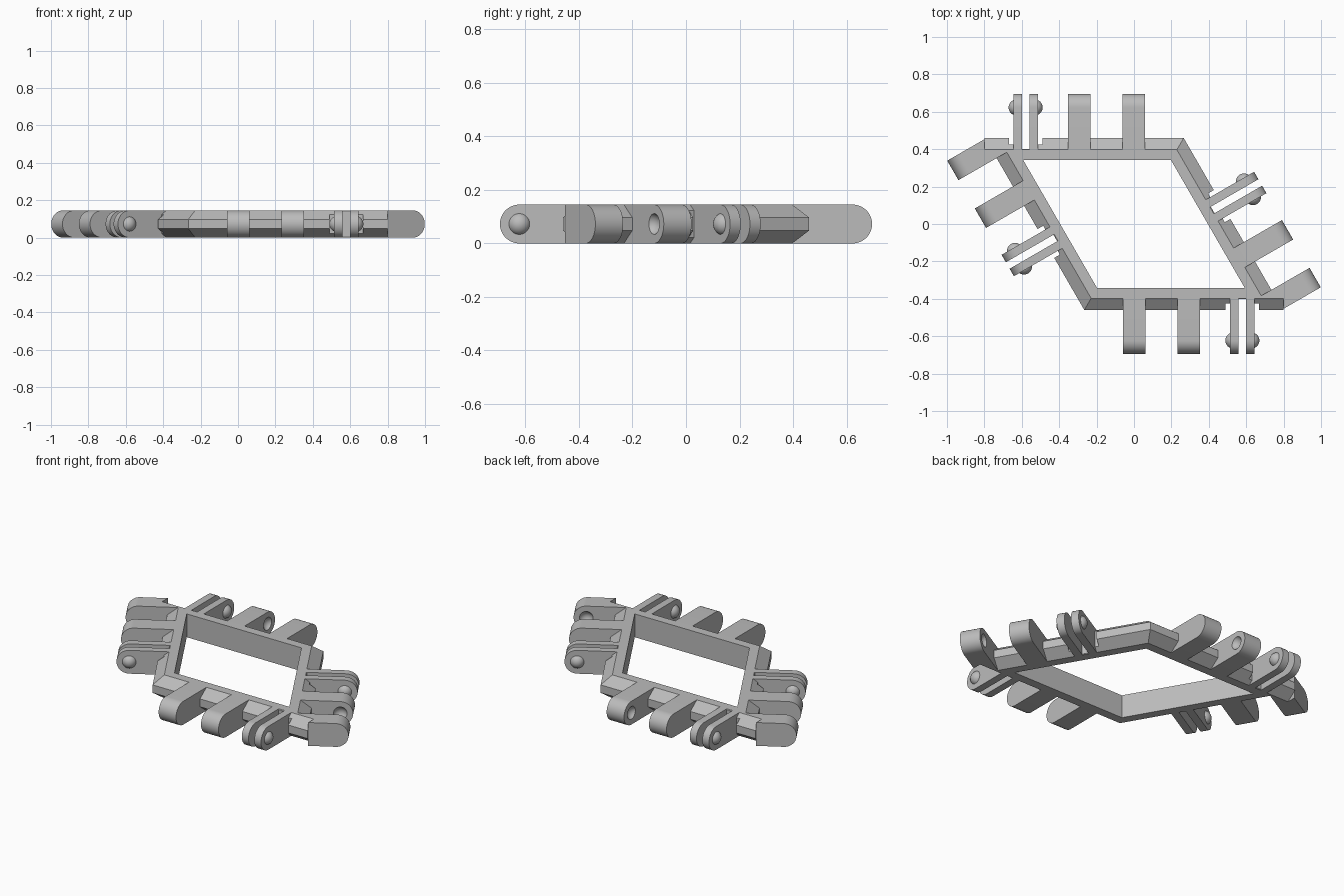
import bpy, bmesh, math
from mathutils import Matrix, Vector

cube = bpy.data.objects.get("Cube")
if cube:
    bpy.data.objects.remove(cube, do_unlink=True)

H = 0.145              # overall thickness
R = H / 2              # radius of the rounded hinge ends
INNER = 0.342          # distance from centre to inner wall
FLAT, OUT = 0.055, 0.118   # width of flat top, total wall width
PIN = 0.281            # hinge axis distance from the inner wall
DOME, SINK = 0.043, 0.018  # snap dome radius and how deep its centre sits
C, S = math.cos(math.pi / 3), math.sin(math.pi / 3)

mat = bpy.data.materials.new("plain_grey")
mat.use_nodes = True
grey = (0.5, 0.5, 0.5, 1)
mat.diffuse_color = grey
mat.node_tree.nodes["Principled BSDF"].inputs["Base Color"].default_value = grey


def finish(bm, name, place=Matrix()):
    bm.transform(place)
    bmesh.ops.recalc_face_normals(bm, faces=bm.faces)
    mesh = bpy.data.meshes.new(name)
    bm.to_mesh(mesh)
    bm.free()
    mesh.materials.append(mat)
    mesh.shade_smooth()
    mesh.set_sharp_from_angle(angle=math.radians(30))
    obj = bpy.data.objects.new(name, mesh)
    bpy.context.collection.objects.link(obj)
    return obj


def prism(bm, profile, s0, s1):
    """Extrude an (outward, z) profile along the side direction."""
    a, b = ([bm.verts.new((s, n, z)) for n, z in profile] for s in (s0, s1))
    bm.faces.new(a)
    bm.faces.new(b[::-1])
    for i in range(len(a)):
        j = (i + 1) % len(a)
        bm.faces.new((a[i], b[i], b[j], a[j]))


def box_profile(n0, n1):
    return [(n0, -0.1), (n1, -0.1), (n1, H + 0.1), (n0, H + 0.1)]


def arm_profile(n0):
    steps = 24
    arc = [(PIN + R * math.cos(t), R + R * math.sin(t))
           for t in (math.pi * (i / steps - 0.5) for i in range(steps + 1))]
    return [(n0, 0)] + arc + [(n0, H)]


def ball(bm, s):
    return bmesh.ops.create_uvsphere(
        bm, u_segments=32, v_segments=16, radius=DOME,
        matrix=Matrix.Translation((s, PIN, R)))["verts"]


def cut(obj, cutter):
    """Subtract the cutter, keep the result and drop the cutter."""
    cutter.hide_render = True
    mod = obj.modifiers.new("cut", 'BOOLEAN')
    mod.operation, mod.solver, mod.object = 'DIFFERENCE', 'EXACT', cutter
    bpy.context.view_layer.update()
    graph = bpy.context.evaluated_depsgraph_get()
    mesh = bpy.data.meshes.new_from_object(obj.evaluated_get(graph))
    obj.modifiers.clear()
    obj.data = mesh
    mesh.shade_smooth()
    mesh.set_sharp_from_angle(angle=math.radians(30))
    bpy.data.objects.remove(cutter, do_unlink=True)


def side_matrix(u, n):
    """Local axes: x along the side from the sharp corner, y outward."""
    m = Matrix.Identity(4)
    m.col[0] = (*u, 0, 0)
    m.col[1] = (*n, 0, 0)
    m.col[3] = (-INNER / math.tan(math.pi / 6), INNER, 0, 1)
    return m


# Mitred rhombus frame with a chamfered outer wall
wall = [(0, 0), (FLAT, 0), (OUT, 0.048), (OUT, 0.097), (FLAT, H), (0, H)]
bm = bmesh.new()
rings = []
for kx, ky in ((S / 1.5, 1), (-2 * S, 1), (-S / 1.5, -1), (2 * S, -1)):
    rings.append([bm.verts.new((kx * (INNER + n), ky * (INNER + n), z)) for n, z in wall])
for i in range(4):
    a, b = rings[i], rings[(i + 1) % 4]
    for j in range(len(wall)):
        k = (j + 1) % len(wall)
        bm.faces.new((a[j], b[j], b[k], a[k]))
frame = finish(bm, "rhombus_frame")

turn = Matrix.Rotation(math.pi, 4, 'Z')
long_side = side_matrix((1, 0), (0, 1))
slant_side = side_matrix((C, -S), (-S, -C))
CORNER = -0.208        # end of the chamfer strip past the sharp corner

# side: name, placement, knuckles (start, end, dimple position), clip centre
sides = [
    ("long", long_side, [(0.24, 0.36, 0.36), (0.532, 0.652, 0.532)], 0.013),
    ("slant", slant_side, [(-0.2, -0.08, -0.08), (0.095, 0.215, 0.095)], 0.447),
]

for half, spin in (("back", Matrix()), ("front", turn)):
    # Chamfer strip running to the sharp corner
    bm = bmesh.new()
    prism(bm, [(0.05, 0.004)] + wall[1:5] + [(0.05, H - 0.004)], CORNER, -0.093)
    finish(bm, half + "_corner_strip", spin @ long_side)

    for side, local, knuckles, c in sides:
        place = spin @ local
        tag = f"{half}_{side}"

        # Clearance notches around and between the clip plates
        for half_width, depth in ((0.089, 0.083), (0.02, 0.06)):
            bm = bmesh.new()
            prism(bm, box_profile(depth, 0.2), c - half_width, c + half_width)
            cut(frame, finish(bm, "notch_cutter", place))

        # Solid knuckles with a socket on the facing sides
        for i, (s0, s1, socket) in enumerate(knuckles):
            at_corner = s0 < 0
            bm = bmesh.new()
            prism(bm, arm_profile(0.03 if at_corner else FLAT), s0, s1)
            knuckle = finish(bm, f"{tag}_knuckle_{i + 1}", place)
            away = SINK if socket == s0 else -SINK
            bm = bmesh.new()
            ball(bm, socket - away)
            cut(knuckle, finish(bm, "socket_cutter", place))
            if at_corner:
                bm = bmesh.new()
                prism(bm, box_profile(FLAT, 0.4), CORNER, 0.3)
                cut(knuckle, finish(bm, "corner_cutter", spin @ long_side))

        # Pair of thin clip plates with domes on the outer faces
        for i, d in enumerate((-1, 1)):
            face = c + d * 0.066
            bm = bmesh.new()
            ball(bm, face - d * SINK)
            bmesh.ops.bisect_plane(
                bm, geom=bm.verts[:] + bm.edges[:] + bm.faces[:],
                plane_co=Vector((face - d * 0.004, 0, 0)),
                plane_no=Vector((d, 0, 0)), clear_inner=True)
            prism(bm, arm_profile(FLAT), c + d * 0.02, face)
            finish(bm, f"{tag}_clip_plate_{i + 1}", place)
